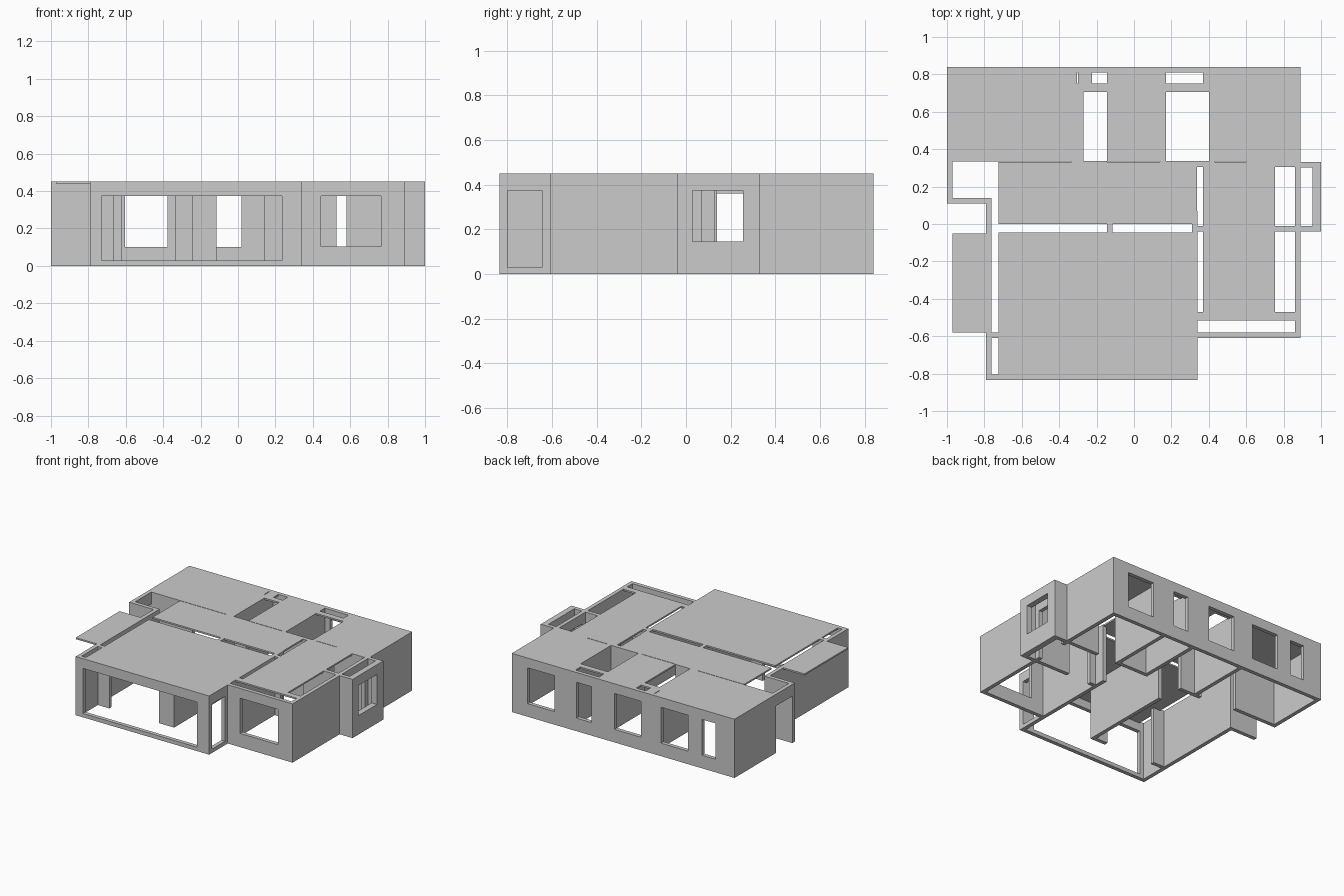
import bpy

if "Cube" in bpy.data.objects:
    bpy.data.objects.remove(bpy.data.objects["Cube"])

H = 0.45      # storey height
T = 0.03      # wall thickness
HEAD = 0.375  # lintel height


def box(name, b):
    x0, x1, y0, y1, z0, z1 = b
    v = [(x, y, z) for z in (z0, z1) for x, y in ((x0, y0), (x1, y0), (x1, y1), (x0, y1))]
    f = [(3, 2, 1, 0), (4, 5, 6, 7), (0, 1, 5, 4), (1, 2, 6, 5), (2, 3, 7, 6), (3, 0, 4, 7)]
    me = bpy.data.meshes.new(name)
    me.from_pydata(v, [], f)
    ob = bpy.data.objects.new(name, me)
    bpy.context.collection.objects.link(ob)
    return ob


def part(name, b, cuts=()):
    ob = box(name, b)
    for c in cuts:
        cutter = box("cutter", c)
        cutter.hide_render = True
        m = ob.modifiers.new("opening", 'BOOLEAN')
        m.operation = 'DIFFERENCE'
        m.solver = 'EXACT'
        m.object = cutter
        bpy.context.view_layer.objects.active = ob
        bpy.ops.object.modifier_apply(modifier=m.name)
        bpy.data.objects.remove(cutter)
    return ob


def wall_x(name, x0, x1, y, openings=()):
    """Wall running along x, front face at y; openings are (x0, x1, z0, z1)."""
    part(name, (x0, x1, y, y + T, 0, H),
         [(a, b, y - .1, y + .1, c, d) for a, b, c, d in openings])


def wall_y(name, y0, y1, x, openings=()):
    """Wall running along y, left face at x; openings are (y0, y1, z0, z1)."""
    part(name, (x, x + T, y0, y1, 0, H),
         [(x - .1, x + .1, a, b, c, d) for a, b, c, d in openings])


def plate(name, x0, x1, y0, y1, holes=()):
    part(name, (x0, x1, y0, y1, H - .012, H),
         [(a, b, c, d, H - .1, H + .1) for a, b, c, d in holes])


# Outer walls
wall_x("back_wall", -1, .89, .81, [
    (.527, .755, .1, HEAD), (.215, .34, .1, HEAD), (-.207, .02, .1, HEAD),
    (-.604, -.376, .1, HEAD), (-.84, -.722, .1, HEAD)])
wall_y("right_back_wall", .305, .81, .86)
wall_y("left_back_wall", .335, .81, -1)
wall_y("entrance_wall", .11, .335, -1, [(.14, .34, -.1, .36)])
wall_x("entrance_side_wall", -.97, -.762, .11)
wall_y("left_wall", -.805, .11, -.792)
wall_x("front_wall", -.792, .34, -.835, [(-.73, .235, .03, HEAD)])
wall_y("front_room_right_wall", -.805, .07, .31, [(-.80, -.645, .03, HEAD)])
wall_x("side_room_front_wall", .34, .89, -.61, [(.445, .765, .105, HEAD)])
wall_y("side_room_right_wall", -.58, -.04, .86)

# Right bay with window
wall_x("bay_front_wall", .89, 1, -.04)
wall_x("bay_back_wall", .89, 1, .302)
part("bay_window_wall", (.955, 1, -.01, .302, 0, H), [(.9, 1.1, .03, .255, .145, HEAD)])
wall_y("bay_inner_wall", -.01, .305, .86, [(.03, .27, -.1, HEAD)])

# Inner walls
wall_x("side_room_back_wall", .34, .89, -.04, [(.39, .58, -.1, HEAD)])
wall_y("centre_wall", -.61, .13, -.145)
wall_x("centre_stub", -.245, -.145, -.61)
wall_x("left_stub", -.762, -.665, -.61)
wall_x("left_bedroom_front_wall", -.97, -.62, .335)
wall_x("bath_front_wall", -.335, -.145, .305)
wall_x("small_room_front_wall", .14, .43, .305)
wall_x("right_bedroom_front_wall", .60, .86, .305)
for n, x in (("bath_left_wall", -.30), ("small_room_left_wall", .14), ("small_room_right_wall", .40)):
    wall_y(n, .335, .81, x)

# Ceiling plates
plate("back_ceiling", -1, .89, .335, .838, [
    (-.305, -.27, .75, .815), (-.225, -.145, .75, .815), (.17, .37, .75, .815),
    (-.27, -.145, .336, .705), (.17, .40, .336, .705)])
plate("middle_ceiling", -.725, .336, 0, .331)
plate("front_ceiling", -.725, .336, -.835, -.045)
plate("side_room_ceiling", .37, .755, -.515, -.04)
plate("side_hall_ceiling", .37, .755, -.01, .331)
plate("side_room_beam", .336, .86, -.515, -.47)
plate("balcony_ceiling", -.97, -.79, -.58, -.05)
